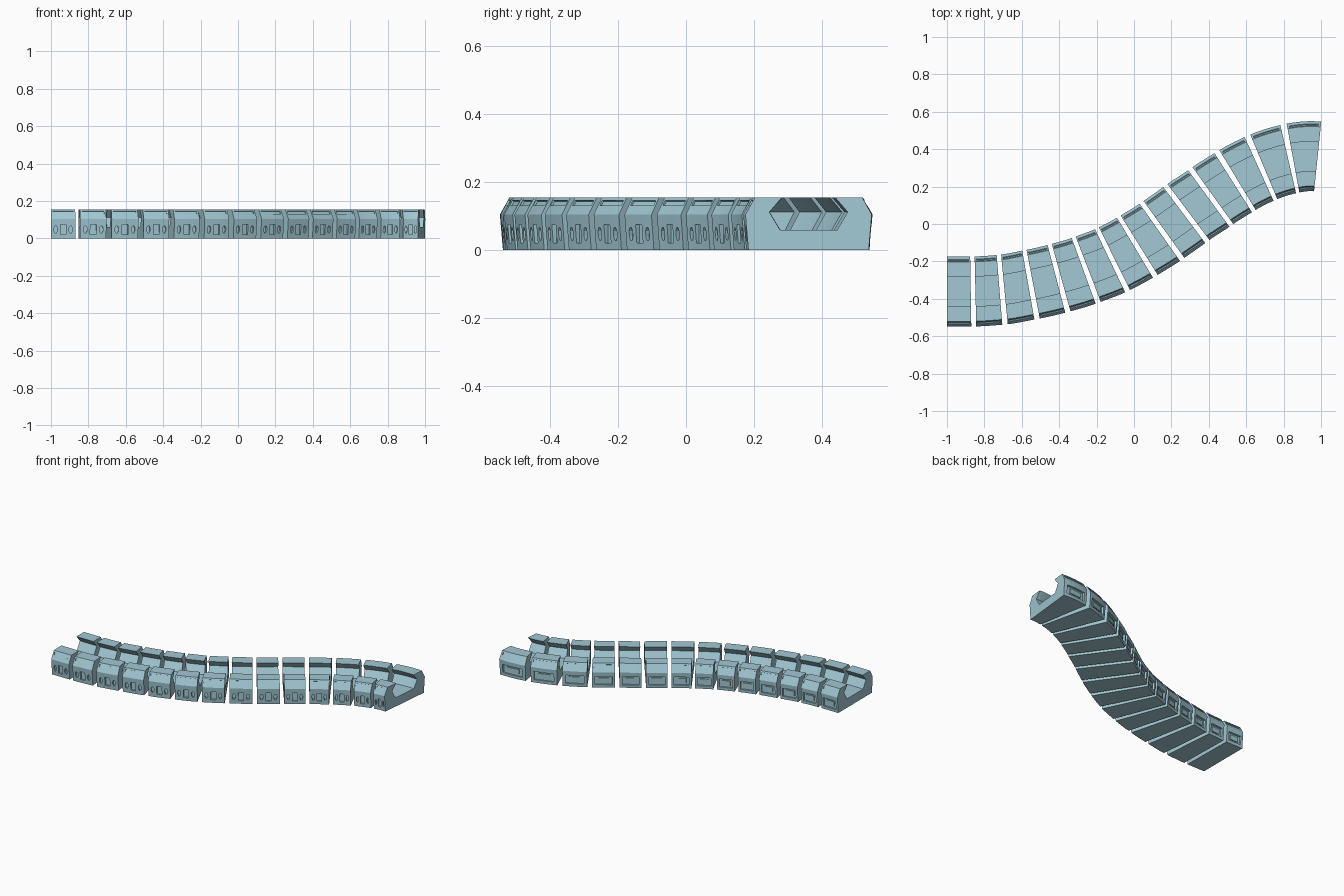
import bpy, bmesh, math
from mathutils import Vector, Matrix

if "Cube" in bpy.data.objects:
    bpy.data.objects.remove(bpy.data.objects["Cube"])

L = 0.13      # length of one straight segment before bending
GAP = 0.085   # half gap, as a fraction of the pitch

# Centre line of the S bend: x, y, heading in degrees
PATH = [(-1.0, -.355, 0), (-.861, -.355, 1), (-.706, -.345, 5), (-.552, -.318, 10.5),
        (-.402, -.284, 15), (-.257, -.240, 20.5), (-.116, -.185, 26), (.016, -.114, 31.5),
        (.149, -.031, 35.5), (.280, .062, 37), (.411, .150, 36), (.542, .234, 32),
        (.681, .306, 23.7), (.838, .356, 12), (.982, .367, -5.9)]
Y_SHIFT = -0.006

# Half cross-section (lateral, height): outer wall, sloped shoulder, undercut channel
HALF = [(.178, 0), (.187, .105), (.159, .155), (.079, .155), (.116, .112), (.085, .06)]
PROFILE = HALF + [(-v, z) for v, z in reversed(HALF)]


def add_box(bm, centre, size, tilt=0.0):
    m = (Matrix.Translation(centre) @ Matrix.Rotation(tilt, 4, 'X')
         @ Matrix.Diagonal((*size, 1)))
    bmesh.ops.create_cube(bm, size=1, matrix=m)


def add_oval(bm, centre, width, depth, height):
    m = (Matrix.Translation(centre) @ Matrix.Diagonal((width, depth, height, 1))
         @ Matrix.Rotation(math.pi / 2, 4, 'X') @ Matrix.Rotation(math.pi / 8, 4, 'Z'))
    bmesh.ops.create_cone(bm, cap_ends=True, segments=8, radius1=.54, radius2=.54,
                          depth=1, matrix=m)


def to_object(bm, name):
    bmesh.ops.recalc_face_normals(bm, faces=bm.faces)
    me = bpy.data.meshes.new(name)
    bm.to_mesh(me)
    bm.free()
    ob = bpy.data.objects.new(name, me)
    bpy.context.collection.objects.link(ob)
    return ob


# Straight trough block
bm = bmesh.new()
face = bm.faces.new([bm.verts.new((0, v, z)) for v, z in PROFILE])
ext = bmesh.ops.extrude_face_region(bm, geom=[face])
bmesh.ops.translate(bm, vec=(L, 0, 0),
                    verts=[g for g in ext['geom'] if isinstance(g, bmesh.types.BMVert)])
block = to_object(bm, "straight_block")

# Recess cutters: three small windows in front, one wide window behind, shoulder slots
bm = bmesh.new()
add_box(bm, (L / 2, -.187, .048), (.030, .034, .054))
for u in (.025, L - .025):
    add_oval(bm, (u, -.187, .048), .017, .034, .038)
add_box(bm, (L / 2, .187, .048), (.098, .034, .056))
slope = math.atan2(.05, .028)
for s in (-1, 1):
    add_box(bm, (L / 2, s * .168, .139), (.112, .018, .012), -s * slope)
cutter = to_object(bm, "recess_cutter")
cutter.hide_render = True

mod = block.modifiers.new("recesses", 'BOOLEAN')
mod.operation = 'DIFFERENCE'
mod.solver = 'EXACT'
mod.object = cutter
dg = bpy.context.evaluated_depsgraph_get()
cut = bpy.data.meshes.new_from_object(block.evaluated_get(dg))

# Master segment: raised panel inside the wide window, then slices for bending
master = bmesh.new()
master.from_mesh(cut)
add_box(master, (L / 2, .168, .048), (.062, .016, .032))
for i in range(1, 5):
    bmesh.ops.bisect_plane(master, geom=master.verts[:] + master.edges[:] + master.faces[:],
                           plane_co=(L * i / 5, 0, 0), plane_no=(1, 0, 0))
for ob in (block, cutter):
    bpy.data.objects.remove(ob)


def frame(k, t):
    """Position and sideways direction on stretch k of the centre line."""
    (x0, y0, a0), (x1, y1, a1) = PATH[k], PATH[k + 1]
    p, q = Vector((x0, y0, 0)), Vector((x1, y1, 0))
    d = (q - p).length
    a0, a1 = math.radians(a0), math.radians(a1)
    m0 = Vector((math.cos(a0), math.sin(a0), 0)) * d
    m1 = Vector((math.cos(a1), math.sin(a1), 0)) * d
    pos = (p * (2 * t**3 - 3 * t**2 + 1) + m0 * (t**3 - 2 * t**2 + t)
           + q * (3 * t**2 - 2 * t**3) + m1 * (t**3 - t**2))
    a = a0 + (a1 - a0) * t
    return pos, Vector((-math.sin(a), math.cos(a), 0))


mat = bpy.data.materials.new("pale_blue")
mat.diffuse_color = (.36, .58, .66, 1)
mat.use_nodes = True
mat.node_tree.nodes["Principled BSDF"].inputs["Base Color"].default_value = mat.diffuse_color

# Bend a copy of the master onto every stretch of the path
count = len(PATH) - 1
for k in range(count):
    start = 0 if k == 0 else GAP
    end = 1 if k == count - 1 else 1 - GAP
    bm = master.copy()
    for v in bm.verts:
        pos, side = frame(k, start + (end - start) * v.co.x / L)
        v.co = pos + side * v.co.y + Vector((0, Y_SHIFT, v.co.z))
    seg = to_object(bm, f"trough_segment_{k + 1:02d}")
    seg.data.materials.clear()
    seg.data.materials.append(mat)
master.free()
